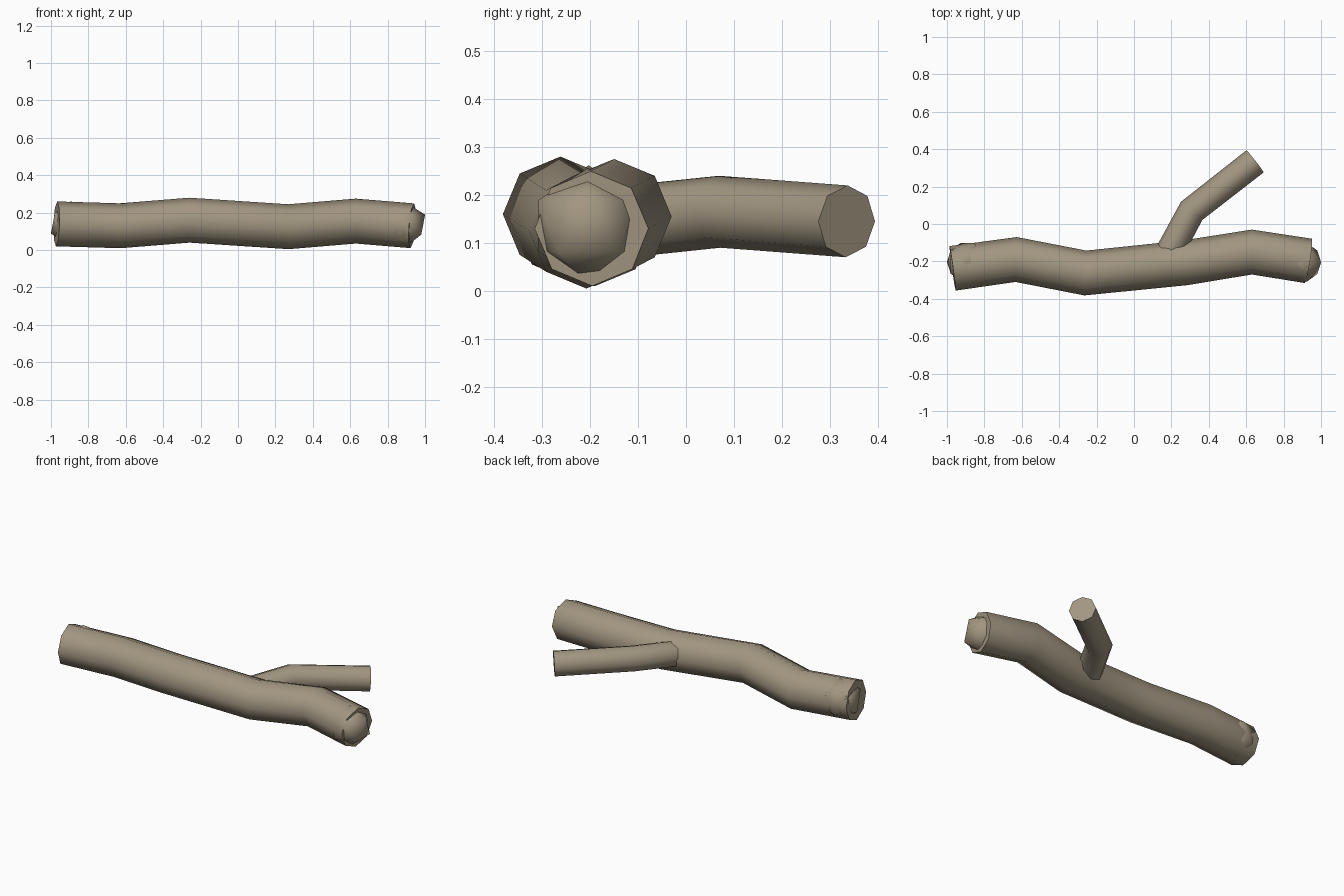
import bpy, bmesh, math
from mathutils import Vector

if "Cube" in bpy.data.objects:
    bpy.data.objects.remove(bpy.data.objects["Cube"])

wood = bpy.data.materials.new("weathered_wood")
wood.diffuse_color = (0.36, 0.305, 0.22, 1)
wood.use_nodes = True
wood.node_tree.nodes["Principled BSDF"].inputs["Base Color"].default_value = wood.diffuse_color


def finish(bm, name, angle):
    bmesh.ops.recalc_face_normals(bm, faces=bm.faces)
    me = bpy.data.meshes.new(name)
    bm.to_mesh(me)
    bm.free()
    me.materials.append(wood)
    ob = bpy.data.objects.new(name, me)
    bpy.context.collection.objects.link(ob)
    bpy.ops.object.select_all(action='DESELECT')
    ob.select_set(True)
    bpy.context.view_layer.objects.active = ob
    bpy.ops.object.shade_smooth_by_angle(angle=math.radians(angle))
    return ob


def tube(name, path, radius, sides=8):
    """Capped tube along a path, with one ring per path point."""
    pts = [Vector(p) for p in path]
    bm = bmesh.new()
    rings = []
    for i, p in enumerate(pts):
        before, after = pts[max(i - 1, 0)], pts[min(i + 1, len(pts) - 1)]
        d1, d2 = (p - before).normalized(), (after - p).normalized()
        d = (d1 + d2).normalized()
        side = Vector((0, 0, 1)).cross(d).normalized()
        up = d.cross(side)
        ring = []
        for k in range(sides):
            a = math.tau * k / sides
            ring.append(bm.verts.new(p + radius * (math.cos(a) * side + math.sin(a) * up)))
        rings.append(ring)
    for r, s in zip(rings, rings[1:]):
        for k in range(sides):
            n = (k + 1) % sides
            bm.faces.new((r[k], r[n], s[n], s[k]))
    bm.faces.new(rings[0])
    bm.faces.new(rings[-1])
    return finish(bm, name, 60)


# Main log
tube("log", [(-0.97, -0.237, 0.14), (-0.63, -0.19, 0.13), (-0.26, -0.262, 0.16),
             (0.27, -0.208, 0.125), (0.63, -0.15, 0.155), (0.932, -0.197, 0.13)], 0.12)

# Side branch
tube("branch", [(0.19, -0.15, 0.142), (0.308, 0.07, 0.165), (0.647, 0.335, 0.145)], 0.075)

# Rounded knobs in the broken ends
for name, loc in (("left_knob", (-0.893, -0.203, 0.142)), ("right_knob", (0.893, -0.205, 0.136))):
    bm = bmesh.new()
    bmesh.ops.create_icosphere(bm, subdivisions=1, radius=0.12)
    bmesh.ops.translate(bm, verts=bm.verts, vec=loc)
    finish(bm, name, 60)
